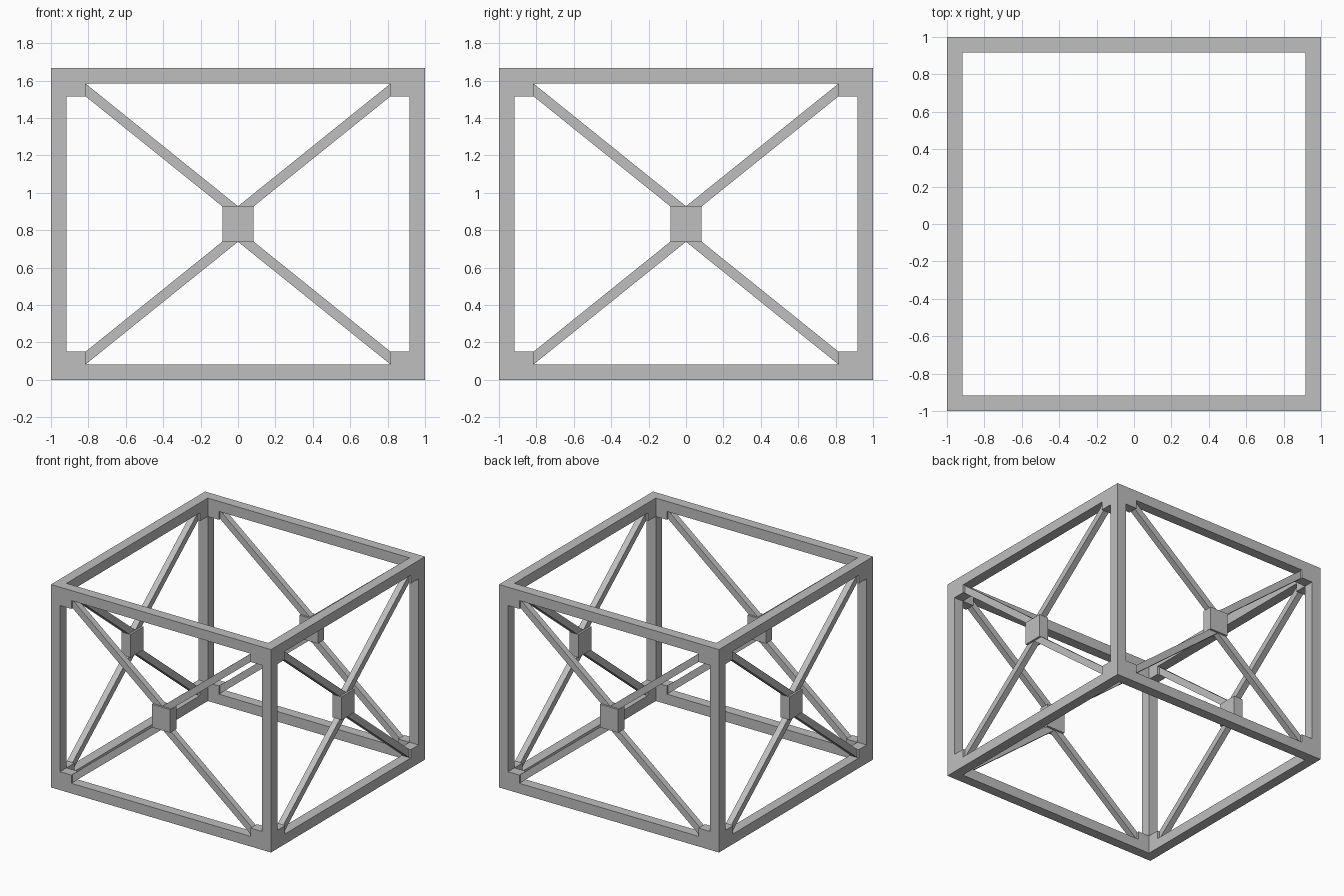
import bpy
import bmesh
from math import pi
from mathutils import Matrix

default_cube = bpy.data.objects.get("Cube")
if default_cube:
    bpy.data.objects.remove(default_cube, do_unlink=True)

HEIGHT = 1.667
MID = HEIGHT / 2
BAR = 0.083             # width of the frame bars
INNER = 1 - BAR         # inner edge of the posts
BLOCK_X = 0.815         # inner end of the corner blocks
BLOCK_Z = 0.068         # height of the corner blocks
BRACE_DEPTH = 0.05
HUB_Z = 0.095           # half height of the hub

grey = bpy.data.materials.new("Grey metal")
grey.use_nodes = True
colour = (0.52, 0.52, 0.52, 1)
grey.diffuse_color = colour
grey.node_tree.nodes["Principled BSDF"].inputs["Base Color"].default_value = colour


def prism(name, profile, y0, y1, turn):
    """Extrude an (x, z) profile from y0 to y1, then turn it about z."""
    bm = bmesh.new()
    face = bm.faces.new([bm.verts.new((x, y0, z)) for x, z in profile])
    side = bmesh.ops.extrude_face_region(bm, geom=[face])
    verts = [v for v in side["geom"] if isinstance(v, bmesh.types.BMVert)]
    bmesh.ops.translate(bm, verts=verts, vec=(0, y1 - y0, 0))
    bmesh.ops.transform(bm, matrix=Matrix.Rotation(turn, 4, "Z"), verts=bm.verts)
    bmesh.ops.recalc_face_normals(bm, faces=bm.faces)
    mesh = bpy.data.meshes.new(name)
    bm.to_mesh(mesh)
    bm.free()
    mesh.materials.append(grey)
    bpy.context.collection.objects.link(bpy.data.objects.new(name, mesh))


def rect(x0, x1, z0, z1):
    return [(x0, z0), (x1, z0), (x1, z1), (x0, z1)]


# The same wall is repeated on all four sides
for k, wall in enumerate(("front", "left", "back", "right")):
    turn = k * pi / 2

    # Frame: rails meet in a pinwheel, with a post at each corner
    prism(wall + "_bottom_rail", rect(-1, INNER, 0, BAR), -1, -INNER, turn)
    prism(wall + "_top_rail", rect(-1, INNER, HEIGHT - BAR, HEIGHT), -1, -INNER, turn)
    prism(wall + "_post", rect(-1, -INNER, BAR, HEIGHT - BAR), -1, -INNER, turn)

    # Hub at the crossing of the braces
    prism(wall + "_hub", rect(-BAR, BAR, MID - HUB_Z, MID + HUB_Z), -1, -INNER, turn)

    for sx, x_name in ((-1, "a"), (1, "b")):
        for sz, z_name in ((-1, "lower"), (1, "upper")):
            label = f"{wall}_{z_name}_"
            top = MID - BAR

            # Corner block
            block = rect(BLOCK_X, INNER, top - BLOCK_Z, top)
            prism(label + "corner_block_" + x_name,
                  [(sx * x, MID + sz * z) for x, z in block], -1, -INNER, turn)

            # Diagonal brace, set back from the frame face
            brace = [(0, HUB_Z - BLOCK_Z), (BLOCK_X, top - BLOCK_Z),
                     (BLOCK_X, top), (0, HUB_Z)]
            middle = BAR / 2 - 1
            prism(label + "brace_" + x_name,
                  [(sx * x, MID + sz * z) for x, z in brace],
                  middle - BRACE_DEPTH / 2, middle + BRACE_DEPTH / 2, turn)
